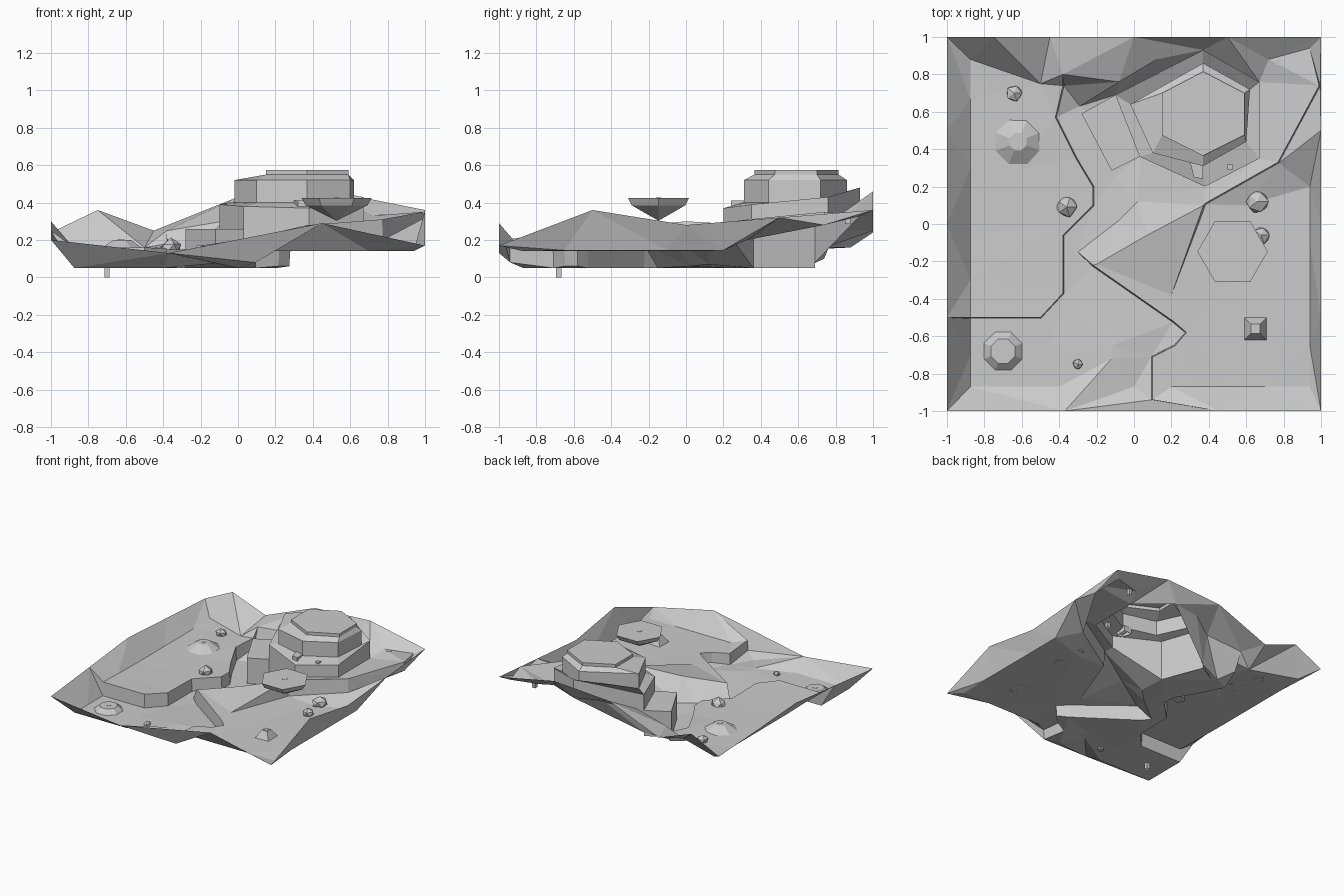
import bpy, bmesh, math, random
from mathutils import Vector
from mathutils.geometry import delaunay_2d_cdt

if "Cube" in bpy.data.objects:
    bpy.data.objects.remove(bpy.data.objects["Cube"])

random.seed(4)
points, edges = [], []


def add_line(pts, closed=False):
    start = len(points)
    points.extend(Vector(p) for p in pts)
    n = len(pts)
    edges.extend((start + i, start + (i + 1) % n) for i in range(n if closed else n - 1))


def cliff(top, low, gap=.006):
    """Steep step: the top polyline plus a lower copy just to its left."""
    pts = [Vector(p) for p in top]
    foot = []
    for i, p in enumerate(pts):
        d = (pts[min(i + 1, len(pts) - 1)] - pts[max(i - 1, 0)]).to_2d().normalized()
        foot.append((p.x - d.y * gap, p.y + d.x * gap, low[i]))
    add_line(pts)
    add_line(foot)


def make_object(name, verts, faces):
    me = bpy.data.meshes.new(name)
    me.from_pydata([tuple(v) for v in verts], [], faces)
    me.update()
    ob = bpy.data.objects.new(name, me)
    bpy.context.collection.objects.link(ob)
    return ob


def loft(name, rings, cap=True):
    """Open-bottomed shell through rings with equal point counts."""
    n = len(rings[0])
    verts = [p for r in rings for p in r]
    faces = [(k * n + i, k * n + (i + 1) % n, (k + 1) * n + (i + 1) % n, (k + 1) * n + i)
             for k in range(len(rings) - 1) for i in range(n)]
    if cap:
        faces.append(tuple(range(len(verts) - n, len(verts))))
    return make_object(name, verts, faces)


def ring(x, y, r, z, n=6, turn=0.0):
    return [(x + r * math.cos(turn + i * math.tau / n),
             y + r * math.sin(turn + i * math.tau / n), z) for i in range(n)]


# Outer rim of the tile, counterclockwise from the front left corner
add_line([(-1, -1, .2), (-.37, -1, .13), (.45, -1, .29), (1, -1, .17),
          (1, -.5, .36), (1, 0, .28), (1, .5, .32), (1, 1, .36),
          (.5, 1, .46), (0, 1, .43), (-.45, 1, .25), (-.75, 1, .36),
          (-1, 1, .24), (-1, .5, .27), (-1, 0, .3), (-1, -.5, .25)], True)

# West bank of the river, right bank and upper plateau edge
cliff([(-.38, .74, .18), (-.42, .57, .16), (-.31, .35, .15), (-.22, .2, .15),
       (-.22, .1, .15), (-.38, -.06, .15), (-.38, -.37, .155), (-.5, -.5, .16),
       (-.875, -.5, .16)], [.1] + [.05] * 8)
cliff([(.1, -.94, .16), (.1, -.71, .14), (.22, -.65, .14), (.28, -.58, .145),
       (.21, -.52, .15), (-.22, -.22, .17)], [.08, .05, .06, .06, .05, .05])
cliff([(.99, .74, .35), (.77, .33, .31), (.38, .11, .28)], [.28, .2, .15])

# Ridge falling from the plateau, with a steep right flank
add_line([(-.2, -.215, .17), (.07, -.06, .21), (.372, .1, .28), (.2, -.38, .15)])
points.append(Vector((.36, .04, .15)))

# Inner edge of the rim on the front, right and left
for t in (.2, .35, .5, .7, .94):
    points.append(Vector((t, -.87, .14)))
for y in (-.65, -.4, -.1, .2):
    points.append(Vector((.94, y, .145)))
for y, z in ((-.87, .05), (-.7, .05), (-.3, .155), (-.06, .15), (.3, .15), (.67, .15), (.88, .16)):
    points.append(Vector((-.875, y, z)))

# Lowland, left and right plains and back slope control points
for p in [(-.4, -.87, .05), (0, -.87, .05), (-.12, -.65, .075),
          (-.12, -.72, .075), (-.45, -.65, .05), (-.43, -.01, .15),
          (-.5, .75, .16), (-.6, .3, .15), (-.29, .63, .05), (-.38, .8, .25),
          (-.3, -.15, .05), (-.08, .02, .06), (.02, .12, .07), (-.1, .25, .05),
          (-.08, .76, .3), (.5, -.3, .14), (.6, .1, .14),
          (.94, .94, .33), (.72, .88, .33), (.12, .88, .34)]:
    points.append(Vector(p))

# Foot of the stepped hill; the ground is left open beneath it
foot = [(-.1, .69), (.03, .36), (.38, .2), (.67, .35), (.67, .76), (.37, .93)]
foot_z = [.08, .05, .27, .29, .29, .33]
base = [(x, y, z) for (x, y), z in zip(foot, foot_z)]
add_line(base, True)

vs, _, fs, orig, _, _ = delaunay_2d_cdt([p.to_2d() for p in points], edges, [], 0, 1e-5)


def in_hill(p):
    return all((foot[(i + 1) % 6][0] - a) * (p.y - b) - (foot[(i + 1) % 6][1] - b) * (p.x - a) > 0
               for i, (a, b) in enumerate(foot))


ground = [(v.x, v.y, points[o[0]].z if o and o[0] < len(points) else .15)
          for v, o in zip(vs, orig)]
faces = [f for f in fs if not in_hill(sum((vs[i] for i in f), Vector((0, 0))) / len(f))]
make_object("ground", ground, faces)

# Stepped hexagonal hill
tier = [(-.02, .64), (.1, .38), (.37, .31), (.6, .44), (.62, .72), (.37, .86)]
cap = [(.15, .7), (.15, .475), (.37, .365), (.59, .475), (.59, .7), (.37, .815)]
ledge_z = [.39, .38, .37, .39, .43, .48]
loft("stepped_hill", [
    base,
    [(x, y, z) for (x, y), z in zip(foot, ledge_z)],
    [(x, y, .4) for x, y in tier],
    [(x, y, .52) for x, y in tier],
    [(x, y, .55) for x, y in cap],
    [(x, y, .575) for x, y in cap]])

# Low buttress beside the hill
side = [(-.28, .59), (-.12, .285), (.03, .36), (-.1, .69)]
loft("buttress", [[(x, y, .05) for x, y in side], [(x, y, .26) for x, y in side]])

# Small step block on the hill ledge
loft("ledge_step", [[(x, y, z) for x, y in ((.3, .33), (.32, .25), (.37, .24), (.37, .33))]
                    for z in (.36, .41)])

# Floating hexagonal platform with a pointed underside
loft("floating_platform", [ring(.527, -.147, r, z) for r, z in
                           ((.004, .305), (.165, .385), (.188, .425))])

# Faceted mounds: x, y, radius, base, top, top radius, sides
for i, (x, y, r, z0, z1, rt, n) in enumerate([
        (-.62, .44, .13, .15, .2, .05, 8), (-.7, -.68, .11, .05, .085, .07, 8),
        (.65, -.56, .085, .14, .2, .035, 4)]):
    loft(f"mound_{i}", [ring(x, y, r, z0, n, math.pi / n), ring(x, y, rt, z1, n, math.pi / n)])

# Scattered half-buried boulders
for x, y, r, z in [(-.64, .7, .048, .16), (-.36, .09, .06, .15), (-.3, -.75, .03, .06),
                   (.66, .12, .065, .16), (.68, -.06, .05, .15)]:
    bm = bmesh.new()
    bmesh.ops.create_icosphere(bm, subdivisions=1, radius=r)
    for v in bm.verts:
        v.co *= random.uniform(.85, 1.1)
        v.co.z = max(v.co.z, -.01)
        v.co += Vector((x, y, z))
    me = bpy.data.meshes.new("boulder")
    bm.to_mesh(me)
    bm.free()
    bpy.context.collection.objects.link(bpy.data.objects.new("boulder", me))

# Square pegs set into the ground
for x, y, z in [(-.7, -.68, 0), (-.62, .44, .152), (.65, -.56, .152),
                (.527, -.147, .377), (.515, .305, .345), (.77, .865, .285)]:
    loft("peg", [ring(x, y, .02, h, 4, math.pi / 4) for h in (z, z + (.05 if z else .087))])
